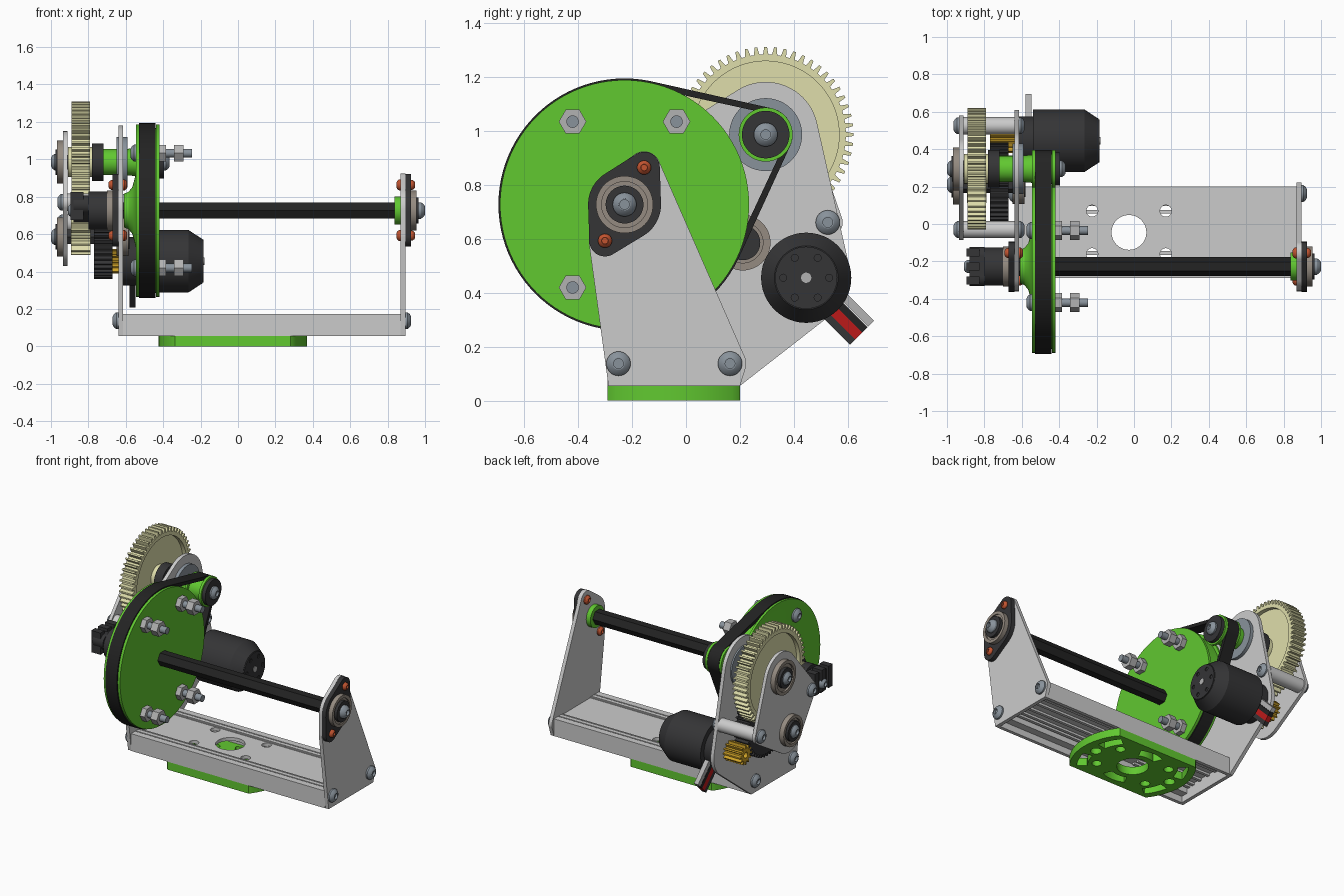
import bpy, bmesh
from math import sin, cos, pi, radians
from mathutils import Matrix
from mathutils.geometry import convex_hull_2d

if "Cube" in bpy.data.objects:
    bpy.data.objects.remove(bpy.data.objects["Cube"])


def material(name, r, g, b):
    m = bpy.data.materials.new(name)
    m.diffuse_color = (r, g, b, 1)
    m.use_nodes = True
    m.node_tree.nodes["Principled BSDF"].inputs["Base Color"].default_value = m.diffuse_color
    return m


GREEN = material("green", .12, .58, .03)
DARK = material("dark", .035, .035, .037)
BLACK = material("black", .017, .017, .017)
CREAM = material("cream", .74, .73, .41)
ORANGE = material("orange", .55, .09, .03)
STEEL = material("steel", .25, .29, .33)
BEARING = material("bearing", .3, .26, .22)
BRASS = material("brass", .62, .36, .02)
RED = material("red", .5, .01, .01)
SILVER = material("silver", .45, .45, .45)

# u = y, v = z, extrusion along x
X_AXIS = Matrix(((0, 0, 1, 0), (1, 0, 0, 0), (0, 1, 0, 0), (0, 0, 0, 1)))
Z_AXIS = Matrix.Identity(4)


def finish(name, bm, mat):
    bmesh.ops.remove_doubles(bm, verts=bm.verts, dist=1e-5)
    bmesh.ops.recalc_face_normals(bm, faces=bm.faces)
    me = bpy.data.meshes.new(name)
    bm.to_mesh(me)
    bm.free()
    me.shade_smooth()
    me.set_sharp_from_angle(angle=radians(28))
    if mat:
        me.materials.append(mat)
    ob = bpy.data.objects.new(name, me)
    bpy.context.collection.objects.link(ob)
    return ob


def prism(name, loops, a, b, mat=None, axis=X_AXIS):
    """Extrude an outline (first loop) with holes (other loops) from a to b."""
    cu = bpy.data.curves.new(name + "_profile", 'CURVE')
    cu.dimensions, cu.fill_mode, cu.extrude = '2D', 'BOTH', abs(b - a) / 2
    for loop in loops:
        s = cu.splines.new('POLY')
        s.points.add(len(loop) - 1)
        for p, (u, v) in zip(s.points, loop):
            p.co = (u, v, 0, 1)
        s.use_cyclic_u = True
    tmp = bpy.data.objects.new(name + "_profile", cu)
    bpy.context.collection.objects.link(tmp)
    dg = bpy.context.evaluated_depsgraph_get()
    me = bpy.data.meshes.new_from_object(tmp.evaluated_get(dg))
    bm = bmesh.new()
    bm.from_mesh(me)
    bpy.data.objects.remove(tmp)
    bpy.data.curves.remove(cu)
    bpy.data.meshes.remove(me)
    bm.transform(axis @ Matrix.Translation((0, 0, (a + b) / 2)))
    return finish(name, bm, mat)


def lathe(name, profile, c, mat=None, n=48):
    """Revolve (x, radius) points about the x-direction line through c = (y, z)."""
    bm = bmesh.new()
    rings = [[bm.verts.new((x, c[0] + r * cos(2 * pi * i / n), c[1] + r * sin(2 * pi * i / n)))
              for i in range(n)] for x, r in profile]
    for p, q in zip(rings, rings[1:]):
        for i in range(n):
            j = (i + 1) % n
            bm.faces.new((p[i], p[j], q[j], q[i]))
    return finish(name, bm, mat)


def cyl(name, a, b, r, c, mat=None, n=48):
    return lathe(name, [(a, 0), (a, r), (b, r), (b, 0)], c, mat, n)


def ring(u, v, r, n=48):
    return [(u + r * cos(2 * pi * i / n), v + r * sin(2 * pi * i / n)) for i in range(n)]


def rect(u0, u1, v0, v1):
    return [(u0, v0), (u1, v0), (u1, v1), (u0, v1)]


def hull(*circles):
    pts = [p for u, v, r in circles for p in (ring(u, v, r, 96) if r else [(u, v)])]
    return [pts[i] for i in convex_hull_2d(pts)]


def gear(c, tip, root, n):
    return [(c[0] + r * cos((i + f) * 2 * pi / n), c[1] + r * sin((i + f) * 2 * pi / n))
            for i in range(n) for f, r in ((-.3, root), (-.14, tip), (.14, tip), (.3, root))]


def arc_slot(cx, cy, r0, r1, a0, a1, n=10):
    t = [radians(a0 + (a1 - a0) * i / n) for i in range(n + 1)]
    return [(cx + r1 * cos(a), cy + r1 * sin(a)) for a in t] + \
           [(cx + r0 * cos(a), cy + r0 * sin(a)) for a in reversed(t)]


def bolt_head(name, x, d, c, r=.045, h=.03, mat=STEEL):
    pts = [(0, 0), (0, r), (.35, r), (.75, r * .8), (1, r * .5), (1, r * .4), (.5, r * .4), (.5, 0)]
    lathe(name, [(x + d * h * t, q) for t, q in pts], c, mat, 32)


MAIN, UPPER, LOWER, MOTOR = (-.2275, .726), (.295, .985), (.21, .585), (.445, .455)
FLANGE_SCREWS = ((-.155, .863), (-.3, .592))
BASE_BOLTS = ((-.25, .137), (.163, .137))
STANDOFFS = ((.525, .66), (-.03, .77))
CX, CY = -.027, -.045

# Base channel: drilled web, side walls, ribs and screw bosses
holes = [ring(CX + sx * .197, CY + sy * .115, .031, 24) for sx in (-1, 1) for sy in (-1, 1)]
prism("base_web", [rect(-.615, .87, -.285, .195), ring(CX, CY, .093)] + holes, .145, .168, None, Z_AXIS)
for s in (-1, 1):
    def band(name, d0, d1, z0, z1):
        prism(name, [rect(*sorted((CY + s * d0, CY + s * d1)), z0, z1)], -.615, .87)
    band("base_wall", .222, .245, .055, .174)
    band("base_boss", .17, .23, .1, .15)
    for d0, d1 in ((.2, .23), (.165, .192), (.02 + .13, .158)):
        band("base_top_rib", d0, d1, .16, .174)
    for d0, d1 in ((.14, .16), (.1, .12), (.03, .05)):
        prism("base_lower_rib", [rect(*sorted((CY + s * d0, CY + s * d1)), .13, .148)], .12, .87)
        prism("base_lower_rib", [rect(*sorted((CY + s * d0, CY + s * d1)), .13, .148)], -.615, -.16)

# Green mounting foot: flattened disc with cut-outs
foot = [(u, max(-.29, min(.2, v))) for u, v in ring(CX, CY, .397, 120)]
cuts = [ring(CX, CY, .1)] + holes + [ring(CX + s * .3, CY, .035, 24) for s in (-1, 1)]
cuts += [arc_slot(CX, CY, .285, .35, a, a + 26) for a in (12, 142, 192, 322)]
cuts += [arc_slot(CX, CY, .14, .205, a, a + 50) for a in (65, 245)]
prism("mounting_foot", [foot] + cuts, 0, .055, GREEN, Z_AXIS)

# End plates
feet = [(-.287, .055, 0), (.2, .055, 0), (-.25, .137, .045), (.163, .137, .06)]
head = [(*MAIN, .13)] + [(*c, .06) for c in FLANGE_SCREWS]
prism("right_plate", [hull(*feet, *head)], .87, .895)
prism("left_plate", [hull(*feet, *head, (*UPPER, .195), (*MOTOR, .165))], -.64, -.615)

# Main shaft bearings, screws and base bolts at both ends
for x, d in ((.895, 1), (-.64, -1)):
    prism("bearing_flange", [hull((*MAIN, .135), *[(*c, .058) for c in FLANGE_SCREWS])],
          *sorted((x, x + d * .03)), DARK)
    lathe("bearing_outer_ring", [(x + d * t, r) for t, r in
          ((.01, 0), (.01, .106), (.06, .106), (.06, .085), (.05, .085), (.05, 0))], MAIN, BEARING)
    cyl("bearing_inner_ring", x + d * .04, x + d * .07, .07, MAIN, DARK)
    for c in FLANGE_SCREWS:
        bolt_head("flange_screw", x + d * .03, d, c, .026, .022, ORANGE)
        bolt_head("flange_screw_end", x - d * .025, -d, c, .03, .022, ORANGE)
    for c in BASE_BOLTS:
        bolt_head("base_bolt", x, d, c)
bolt_head("shaft_end_bolt", .965, 1, MAIN, .044, .035)
cyl("shaft_collar", .838, .87, .075, MAIN, GREEN)
cyl("main_shaft", -.82, .96, .05, MAIN, BLACK, 6)

# Large driven pulley with flared hub
lathe("large_pulley", [(-.61, 0), (-.61, .09), (-.585, .1), (-.565, .125), (-.545, .2), (-.545, .461),
      (-.53, .461), (-.53, .44), (-.438, .44), (-.438, .461), (-.42, .461), (-.42, 0)], MAIN, GREEN, 96)
for u in (-.42, -.035):
    for v in (1.033, .419):
        cyl("pulley_stud", -.44, -.245, .023, (u, v), STEEL, 24)
        for a, b in ((-.42, -.385), (-.342, -.292)):
            prism("pulley_nut", [ring(u, v, .051, 6)], a, b, SILVER)
        bolt_head("pulley_bolt_head", -.545, -1, (u, v))

# Belt and small pulley
prism("belt", [hull((*MAIN, .467), (*UPPER, .1)), hull((*MAIN, .442), (*UPPER, .078))], -.528, -.44, BLACK)
lathe("small_pulley", [(-.72, 0), (-.72, .07), (-.6, .07), (-.545, .075), (-.545, .1), (-.53, .1), (-.53, .08),
      (-.438, .08), (-.438, .1), (-.42, .1), (-.42, 0)], UPPER, GREEN)
cyl("small_pulley_cap", -.42, -.395, .088, UPPER, DARK)
bolt_head("small_pulley_bolt", -.395, 1, UPPER, .044)
cyl("upper_bearing", -.65, -.592, .135, UPPER, STEEL)

# Outer gearbox plate, standoffs and bearings
prism("gearbox_plate", [hull((*UPPER, .165), (*LOWER, .155), *[(*c, .055) for c in STANDOFFS])], -.935, -.912)
for c in STANDOFFS:
    cyl("standoff", -.912, -.64, .046, c)
    bolt_head("standoff_bolt_outer", -.935, -1, c)
    bolt_head("standoff_bolt_inner", -.615, 1, c)
for c, r in ((UPPER, .115), (LOWER, .105)):
    lathe("gearbox_bearing", [(-.93, 0), (-.93, r), (-.968, r), (-.968, r * .8), (-.955, r * .8), (-.955, 0)], c, BEARING)
    cyl("gearbox_bearing_inner", -.975, -.93, .068, c, DARK)
    bolt_head("gearbox_shaft_bolt", -.97, -1, c, .044)
cyl("upper_shaft", -.95, -.4, .045, UPPER, DARK, 6)
cyl("lower_shaft", -.95, -.58, .045, LOWER, DARK, 6)
lathe("lower_bearing", [(-.65, 0), (-.65, .103), (-.585, .103), (-.585, .075), (-.6, .075), (-.6, 0)], LOWER, BEARING)
cyl("lower_bearing_inner", -.61, -.58, .065, LOWER, DARK)

# Gears
prism("large_gear_rim", [gear(UPPER, .325, .297, 56), ring(*UPPER, .272, 96)], -.89, -.79, CREAM)
prism("large_gear_web", [ring(*UPPER, .274, 96), ring(*UPPER, .04)], -.862, -.818, CREAM)
cyl("large_gear_hub", -.91, -.78, .08, UPPER, CREAM)
cyl("upper_shaft_collar", -.78, -.72, .1, UPPER, DARK)
prism("small_gear", [gear(LOWER, .098, .07, 14)], -.893, -.788, CREAM)
prism("intermediate_gear", [gear(LOWER, .225, .203, 44)], -.77, -.67, DARK)
prism("motor_pinion", [gear(MOTOR, .066, .045, 12), ring(*MOTOR, .02, 24)], -.77, -.64, BRASS)

# Motor with drilled end cap
vents = [ring(MOTOR[0] + .085 * cos(k * pi / 3), MOTOR[1] + .085 * sin(k * pi / 3), .013, 16) for k in range(6)]
lathe("motor_body", [(-.615, 0), (-.615, .13), (-.54, .13), (-.54, .167), (-.265, .167), (-.19, .118), (-.19, 0)],
      MOTOR, DARK)
prism("motor_end_cap", [ring(*MOTOR, .115)] + vents, -.19, -.184, DARK)
cyl("motor_shaft_end", -.19, -.18, .019, MOTOR, SILVER, 24)

# Motor terminals, side by side and pointing down and back
for k, (mat, w) in enumerate(((DARK, .014), (RED, .018), (BLACK, .014), (SILVER, .016))):
    t = -.047 + k * .032
    q = [(r, t + s * w) for r, s in ((.12, -1), (.29, -1), (.29, 1), (.12, 1))]
    loop = [(MOTOR[0] + (r + s) * .707, MOTOR[1] + (s - r) * .707) for r, s in q]
    prism("motor_terminal", [loop], -.58, -.548, mat)

# Shaft encoder on the left end of the main shaft
cyl("encoder_collar", -.8, -.7, .102, MAIN, DARK)
y, z = MAIN
prism("encoder_body", [hull((y - .055, z + .03, .05), (y + .055, z + .03, .05), (y, z - .01, .055))], -.88, -.8, DARK)
for d in (-.075, 0, .075):
    prism("encoder_tab", [rect(y + d - .022, y + d + .022, z - .05, z + .1)], -.895, -.825, DARK)
bolt_head("encoder_screw", -.88, -1, MAIN, .035, .03)
